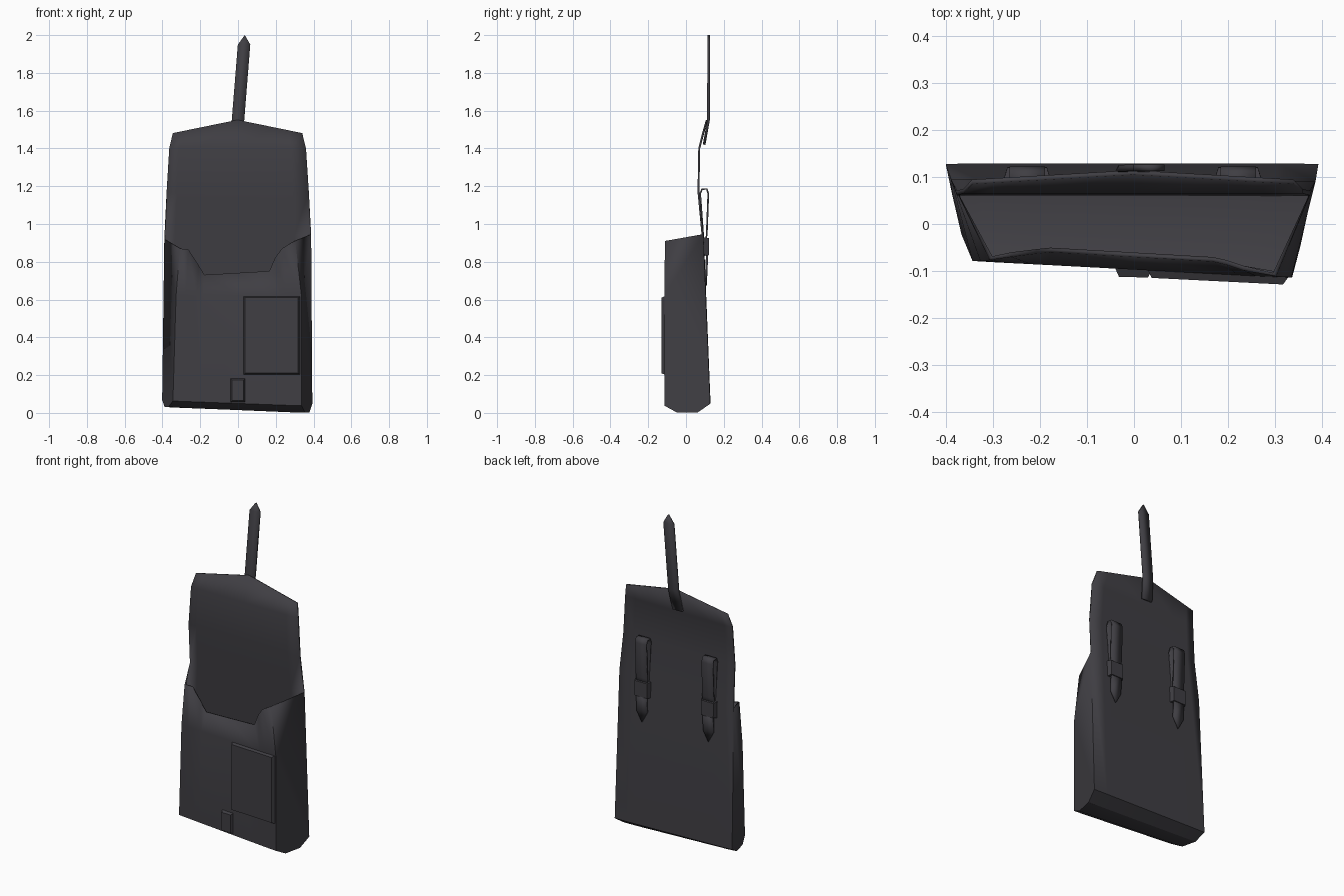
import bpy, bmesh, math
from mathutils import Vector

if "Cube" in bpy.data.objects:
    bpy.data.objects.remove(bpy.data.objects["Cube"])

mat = bpy.data.materials.new("charcoal leather")
mat.diffuse_color = (0.05, 0.048, 0.056, 1)
mat.use_nodes = True
mat.node_tree.nodes["Principled BSDF"].inputs["Base Color"].default_value = mat.diffuse_color


def finish(name, bm, thick=0.0):
    bmesh.ops.recalc_face_normals(bm, faces=bm.faces)
    me = bpy.data.meshes.new(name)
    bm.to_mesh(me)
    bm.free()
    ob = bpy.data.objects.new(name, me)
    bpy.context.collection.objects.link(ob)
    me.materials.append(mat)
    if thick:
        s = ob.modifiers.new("thickness", 'SOLIDIFY')
        s.thickness = thick
        s.offset = 0
    bpy.ops.object.select_all(action='DESELECT')
    ob.select_set(True)
    bpy.context.view_layer.objects.active = ob
    bpy.ops.object.shade_smooth_by_angle(angle=math.radians(30))
    return ob


def ribbon(name, rows, thick, closed=False):
    """Flat strip; each row is (centre x, half width, y, z). Zero width makes a tip."""
    bm = bmesh.new()
    vs = []
    for x, w, y, z in rows:
        if w == 0:
            vs.append([bm.verts.new((x, y, z))])
        else:
            vs.append([bm.verts.new((x - w, y, z)), bm.verts.new((x + w, y, z))])
    pairs = list(zip(vs, vs[1:])) + ([(vs[-1], vs[0])] if closed else [])
    for a, b in pairs:
        bm.faces.new(a + b[::-1])
    return finish(name, bm, thick)


def plate(name, outer, inner):
    """Raised plate from a base quad and a smaller front quad."""
    bm = bmesh.new()
    a = [bm.verts.new(p) for p in outer]
    b = [bm.verts.new(p) for p in inner]
    bm.faces.new(a)
    bm.faces.new(b)
    for i in range(4):
        j = (i + 1) % 4
        bm.faces.new((a[i], a[j], b[j], b[i]))
    return finish(name, bm)


# Pouch: one sheet running front lip > floor > back > open flap, plus two gussets
cols = [-1, -.86, -.68, -.58, 0, .56, .66, .78, 1]
lip_z = [.87, .865, .78, .73, .74, .75, .82, .87, .91]
lip_in = [0, .01, .02, .025, .025, .025, .02, .01, 0]
rows = [  # left end, right end
    ((-.305, -.073, .87), (.300, -.108, .91)),
    ((-.325, -.075, .62), (.333, -.110, .62)),
    ((-.342, -.075, .065), (.335, -.110, .04)),
    ((-.365, -.02, .035), (.352, -.045, .005)),
    ((-.385, .065, .035), (.375, .06, .005)),
    ((-.398, .125, .07), (.390, .125, .05)),
    ((-.388, .09, .92), (.385, .087, .945)),
    ((-.378, .066, 1.17), (.375, .066, 1.17)),
    ((-.364, .070, 1.40), (.360, .070, 1.40)),
    ((-.345, .090, 1.48), (.340, .090, 1.48)),
]
bm = bmesh.new()
grid = []
for r, (a, b) in enumerate(rows):
    line = []
    for i, t in enumerate(cols):
        p = Vector(a).lerp(Vector(b), (t + 1) / 2)
        if r == 0:
            p.z = lip_z[i]
            p.y += lip_in[i]
        if r == len(rows) - 1:
            p.z += .07 * (1 - abs(t))
            p.y += .02 * (1 - abs(t))
        line.append(bm.verts.new(p))
    grid.append(line)
for a, b in zip(grid, grid[1:]):
    for i in range(len(cols) - 1):
        bm.faces.new((a[i], a[i + 1], b[i + 1], b[i]))
for end in (0, -1):
    bm.faces.new([grid[r][end] for r in range(7)])
finish("pouch_with_flap", bm, .01)

# Front pocket and closing stud
plate("front_pocket",
      [(.025, -.09, .20), (.333, -.108, .20), (.333, -.108, .62), (.025, -.09, .62)],
      [(.038, -.115, .21), (.318, -.129, .21), (.318, -.129, .61), (.038, -.115, .61)])
plate("front_stud",
      [(-.042, -.09, .055), (.04, -.092, .055), (.04, -.092, .185), (-.042, -.09, .185)],
      [(-.032, -.113, .065), (.03, -.114, .065), (.03, -.114, .175), (-.032, -.113, .175)])

# Closing strap on the flap
ribbon("flap_strap", [(-.012, .033, .096, 1.42), (0, .033, .119, 1.55),
                      (.032, .033, .120, 1.95), (.036, 0, .120, 2.0)], .014)

# Belt loops on the back, each with a collar and a pointed end
for side, x in (("left", -.228), ("right", .222)):
    ribbon(side + "_belt_loop", [(x, .038, y, z) for y, z in (
        (.100, .86), (.110, .95), (.118, 1.16), (.110, 1.185),
        (.085, 1.185), (.075, 1.16), (.090, .95))], .009, True)
    ribbon(side + "_belt_loop_tip", [(x, .034, .113, .86), (x, .034, .107, .74),
                                     (x, 0, .105, .675)], .012)
    plate(side + "_belt_collar",
          [(x - .052, .09, .83), (x + .052, .09, .83), (x + .052, .088, .93), (x - .052, .088, .93)],
          [(x - .042, .122, .835), (x + .042, .122, .835), (x + .042, .121, .925), (x - .042, .121, .925)])
